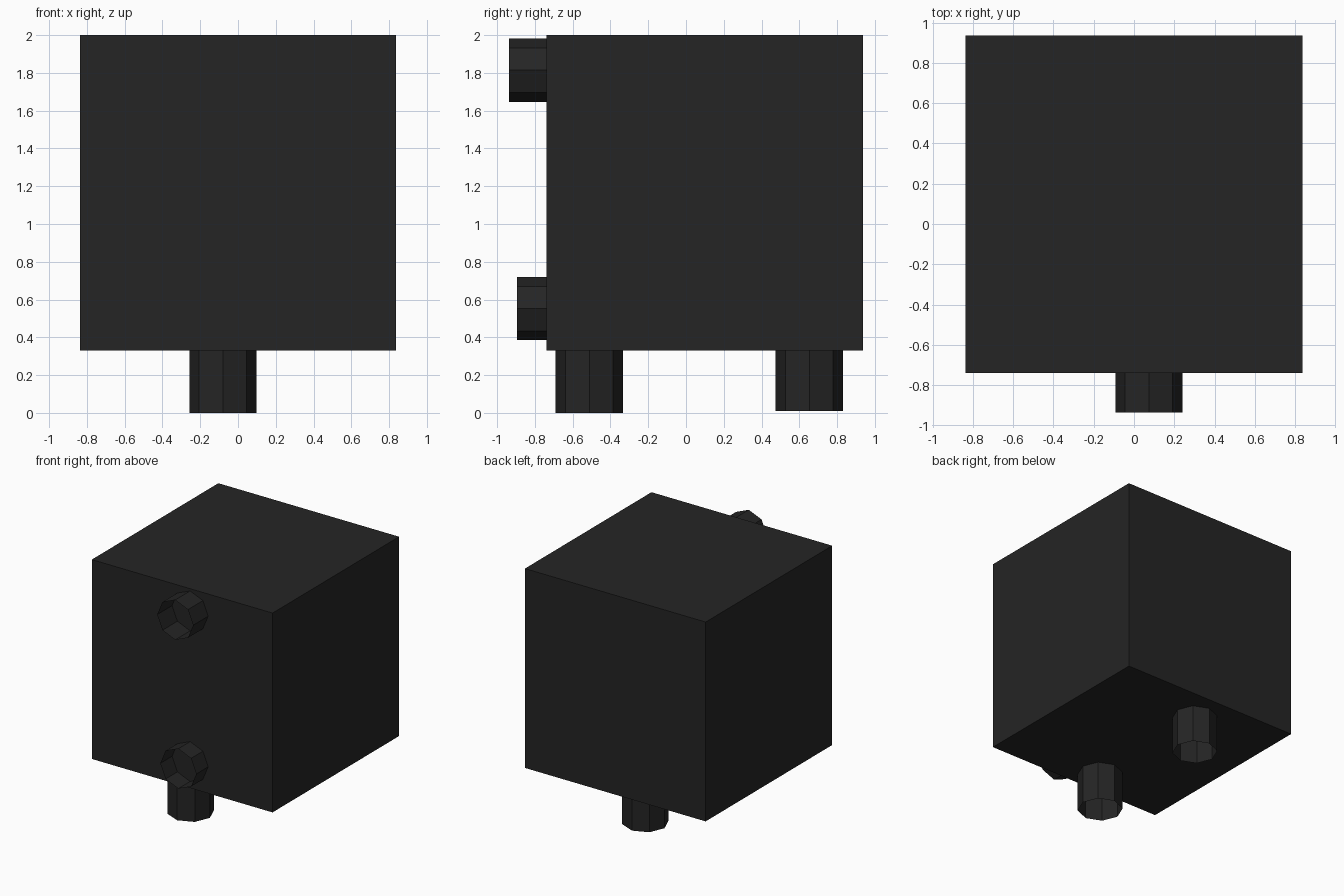
import bpy
import math

if "Cube" in bpy.data.objects:
    bpy.data.objects.remove(bpy.data.objects["Cube"])

mat = bpy.data.materials.new("charcoal black")
mat.diffuse_color = (0.018, 0.018, 0.018, 1)
mat.use_nodes = True
mat.node_tree.nodes["Principled BSDF"].inputs["Base Color"].default_value = mat.diffuse_color

# Cube body
bpy.ops.mesh.primitive_cube_add(size=1, location=(0, 0.0985, 1.165))
body = bpy.context.object
body.name = "body_block"
body.scale = (1.675, 1.675, 1.67)
body.data.materials.append(mat)


def open_tube(name, radius, depth, location, rotation=(0, 0, 0)):
    """Eight-sided tube without end caps, corners on the axes."""
    bpy.ops.mesh.primitive_cylinder_add(vertices=8, radius=radius, depth=depth,
                                        end_fill_type='NOTHING',
                                        location=location, rotation=rotation)
    ob = bpy.context.object
    ob.name = name
    ob.data.materials.append(mat)


TOP = 0.335     # legs end just inside the body
FACE = -0.734   # pegs end just inside the body

# Legs under the body
for name, y, bottom in (("front_leg", -0.512, 0.0), ("back_leg", 0.653, 0.01)):
    open_tube(name, 0.178, TOP - bottom, (-0.08, y, (TOP + bottom) / 2))

# Pegs on the front face
for name, z, tip in (("upper_peg", 1.814, -0.937), ("lower_peg", 0.552, -0.896)):
    open_tube(name, 0.167, FACE - tip, (0.074, (FACE + tip) / 2, z),
              (math.pi / 2, 0, 0))
